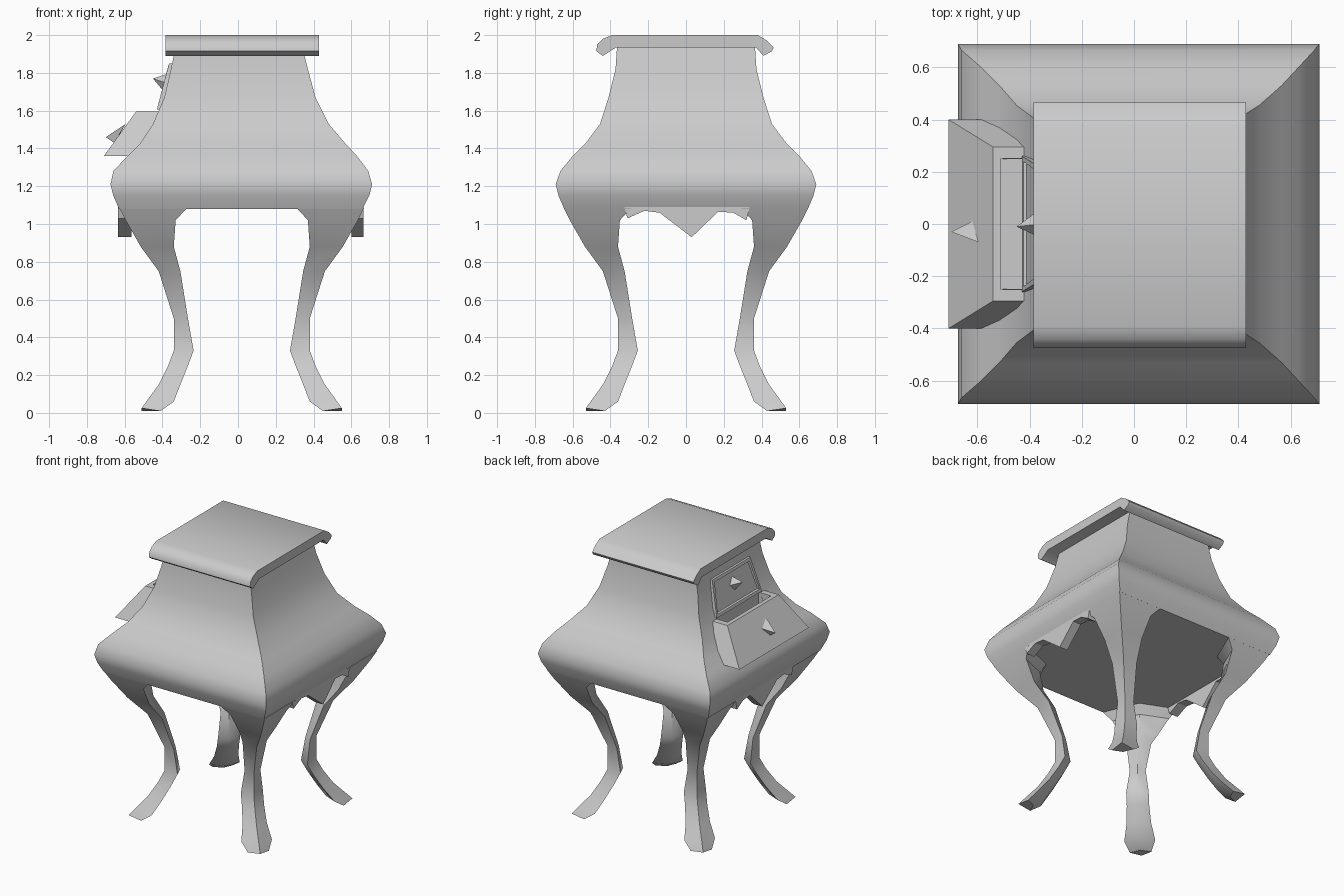
import bpy, bmesh, math

if "Cube" in bpy.data.objects:
    bpy.data.objects.remove(bpy.data.objects["Cube"])

CX = 0.02  # the body sits slightly right of centre; the drawer balances it


def finish(bm, name, smooth=False):
    bmesh.ops.recalc_face_normals(bm, faces=bm.faces)
    me = bpy.data.meshes.new(name)
    bm.to_mesh(me)
    bm.free()
    ob = bpy.data.objects.new(name, me)
    bpy.context.collection.objects.link(ob)
    if smooth:
        bpy.ops.object.select_all(action='DESELECT')
        bpy.context.view_layer.objects.active = ob
        ob.select_set(True)
        bpy.ops.object.shade_smooth_by_angle(angle=math.radians(40))
    return ob


def loft(name, rings, smooth=False):
    """Skin a stack of point rings and cap both ends."""
    bm = bmesh.new()
    vs = [[bm.verts.new(p) for p in r] for r in rings]
    n = len(rings[0])
    for a, b in zip(vs, vs[1:]):
        for i in range(n):
            j = (i + 1) % n
            bm.faces.new((a[i], a[j], b[j], b[i]))
    bm.faces.new(vs[0])
    bm.faces.new(vs[-1])
    return finish(bm, name, smooth)


def rect(z, x0, x1, y):
    return [(x0, -y, z), (x1, -y, z), (x1, y, z), (x0, y, z)]


def prism(name, profile, x0, x1, smooth=False):
    """Extrude a (y, z) profile along x."""
    return loft(name, [[(x, y, z) for y, z in profile] for x in (x0, x1)], smooth)


def knob(name, base, tip):
    bm = bmesh.new()
    vs = [bm.verts.new(p) for p in base]
    t = bm.verts.new(tip)
    bm.faces.new(vs)
    for i in range(len(vs)):
        bm.faces.new((vs[i], vs[(i + 1) % len(vs)], t))
    finish(bm, name)


# Curved body: rectangular sections from underside to neck
body = loft("body", [rect(*r) for r in (
    (1.08, -.63, .66, .645), (1.15, -.66, .695, .675), (1.21, -.675, .71, .69),
    (1.28, -.66, .69, .665), (1.36, -.585, .63, .60), (1.43, -.515, .565, .53),
    (1.53, -.45, .48, .455), (1.67, -.39, .41, .41), (1.82, -.355, .37, .373),
    (1.94, -.33, .34, .365))], smooth=True)

# Lid with rolled front and back lips
prism("lid", [(-.39, 2), (.38, 2), (.43, 1.97), (.465, 1.935), (.455, 1.915), (.41, 1.89),
              (.37, 1.935), (-.37, 1.935), (-.44, 1.89), (-.475, 1.915), (-.47, 1.95),
              (-.44, 1.98)], -.385, .43, smooth=True)

# Cabriole legs: (height, outer edge, inner edge), mirrored to four corners
LEG = [(1.085, .647, .29), (1.02, .615, .35), (.88, .535, .36), (.75, .44, .325),
       (.50, .36, .285), (.33, .36, .255), (.25, .39, .285), (.15, .44, .325),
       (.06, .505, .36), (.01, .53, .43)]
for sx, side in ((-1, "left"), (1, "right")):
    for sy, end in ((-1, "front"), (1, "back")):
        rings = []
        for z, o, i in LEG:
            m = i + .3 * (o - i)
            tip = .03 if z == .01 else 0
            rings.append([(CX + sx * x, sy * y, z + k) for x, y, k in
                          ((o, o, tip / 2), (i, o, 0), (m, m, 0), (o, i, 0))])
        loft(f"{end}_{side}_leg", rings, smooth=True)

# Shaped aprons with a central pendant on the left and right sides
APRON = [(-.33, 1.10), (-.31, 1.03), (-.22, 1.07), (-.14, 1.06), (.03, .93),
         (.17, 1.065), (.25, 1.06), (.32, 1.02), (.34, 1.10)]
prism("right_apron", APRON, .60, .665)
prism("left_apron", APRON, -.635, -.565)

# Open lower drawer: sloped front, hollow top
loft("open_drawer", [rect(1.36, -.71, -.40, .40), rect(1.595, -.54, -.40, .295),
                     rect(1.595, -.51, -.41, .25), rect(1.45, -.51, -.41, .25)])
knob("open_drawer_knob", [(-.655, -.03, 1.43), (-.62, .01, 1.485), (-.595, -.07, 1.53)],
     (-.70, -.03, 1.46))

# Clear the body out of the drawer hollow
cutter = loft("drawer_cutter", [rect(1.451, -.6, -.411, .249), rect(1.61, -.6, -.411, .249)])
cutter.hide_render = True
cutter.hide_viewport = True
cut = body.modifiers.new("drawer_opening", 'BOOLEAN')
cut.object = cutter
cut.operation = 'DIFFERENCE'
cut.solver = 'EXACT'


# Closed upper drawer: raised frame with a sunken panel
def panel(out, m):
    return [(-.415 - out + m * .3, -.26 + m, 1.605 + m), (-.415 - out + m * .3, .26 - m, 1.605 + m),
            (-.35 - out - m * .3, .22 - m, 1.85 - m), (-.35 - out - m * .3, -.22 + m, 1.85 - m)]


loft("upper_drawer_front", [panel(-.04, 0), panel(.015, 0), panel(.015, .02), panel(.004, .025)])
knob("upper_drawer_knob", [(-.375, 0, 1.68), (-.375, .045, 1.745), (-.36, 0, 1.80), (-.375, -.045, 1.745)],
     (-.45, -.01, 1.77))
